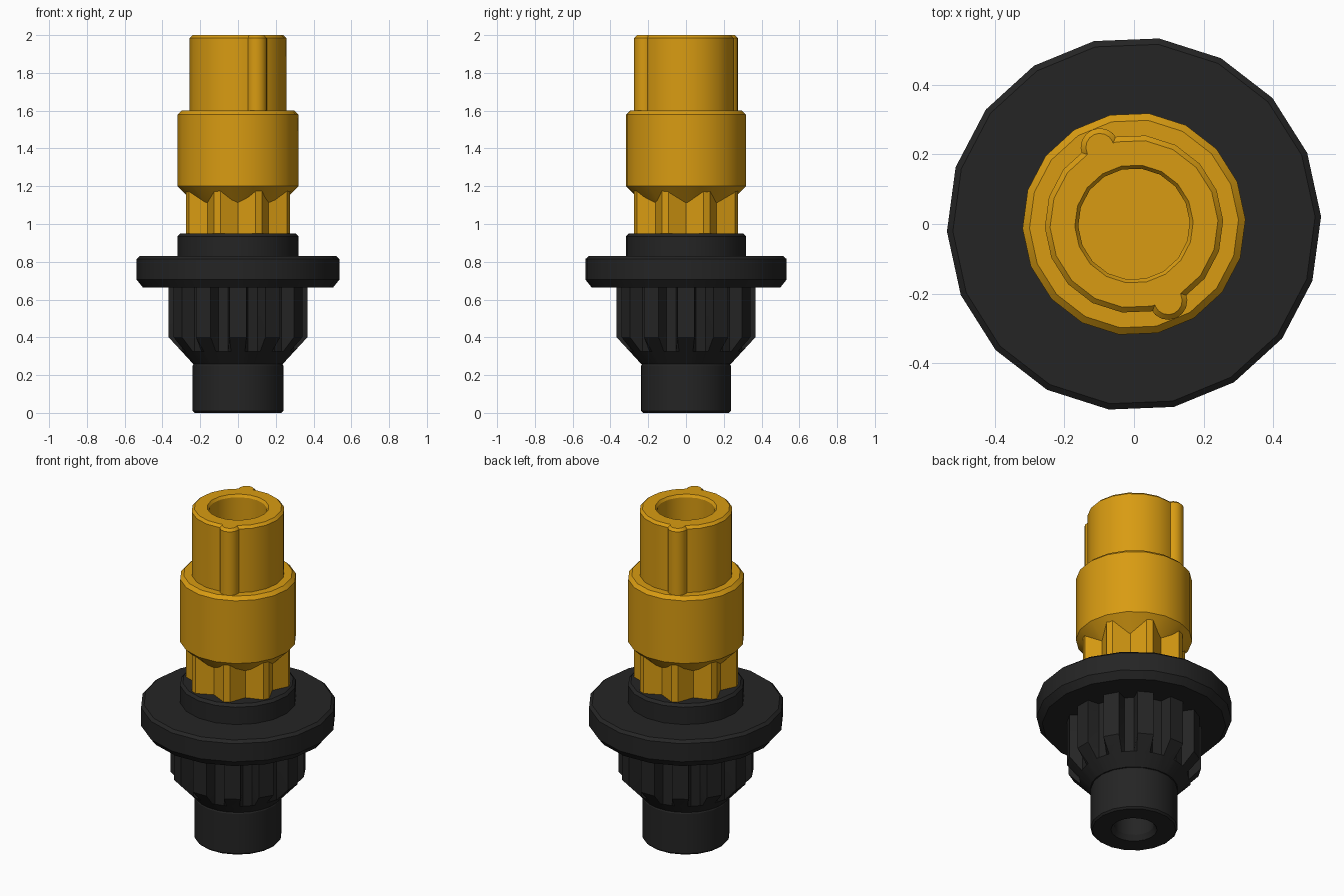
import bpy, bmesh, math

if "Cube" in bpy.data.objects:
    bpy.data.objects.remove(bpy.data.objects["Cube"])

SIDES = 18
PHASE = math.radians(2.3)


def material(name, rgb):
    m = bpy.data.materials.new(name)
    m.diffuse_color = (*rgb, 1)
    m.use_nodes = True
    m.node_tree.nodes["Principled BSDF"].inputs["Base Color"].default_value = m.diffuse_color
    return m


amber = material("amber plastic", (0.69, 0.33, 0.006))
black = material("black plastic", (0.018, 0.018, 0.018))


def loft(name, rings, mat, loc=(0, 0)):
    """Skin a stack of rings [(x, y, z), ...], capping both ends."""
    bm = bmesh.new()
    loops = [[bm.verts.new(p) for p in ring] for ring in rings]
    n = len(loops[0])
    for a, b in zip(loops, loops[1:]):
        for i in range(n):
            j = (i + 1) % n
            bm.faces.new((a[i], a[j], b[j], b[i]))
    bm.faces.new(loops[0][::-1])
    bm.faces.new(loops[-1])
    bmesh.ops.recalc_face_normals(bm, faces=bm.faces)
    me = bpy.data.meshes.new(name)
    bm.to_mesh(me)
    bm.free()
    ob = bpy.data.objects.new(name, me)
    ob.location = (loc[0], loc[1], 0)
    me.materials.append(mat)
    bpy.context.collection.objects.link(ob)
    bpy.ops.object.select_all(action='DESELECT')
    ob.select_set(True)
    bpy.context.view_layer.objects.active = ob
    bpy.ops.object.shade_smooth_by_angle(angle=math.radians(25))
    return ob


def lathe(name, profile, mat, sides=SIDES, loc=(0, 0)):
    """Turn a (radius, z) profile about the vertical axis."""
    angles = [PHASE + math.tau * i / sides for i in range(sides)]
    return loft(name, [[(r * math.cos(a), r * math.sin(a), z) for a in angles]
                       for r, z in profile], mat, loc)


def gear(name, layers, teeth, pattern, first, mat):
    """Toothed loft: pattern is (angle offset, radius) per tooth,
    layers are (radius limit, z) so that tapers trim the teeth."""
    pts = [(math.radians(first + 360 * t / teeth + d), r)
           for t in range(teeth) for d, r in pattern]
    return loft(name, [[(min(r, lim) * math.cos(a), min(r, lim) * math.sin(a), z)
                        for a, r in pts] for lim, z in layers], mat)


# Black lower spigot with a blind hole in its foot
lathe("lower_spigot", [(0.11, 0.30), (0.11, 0.03), (0.127, 0.0), (0.23, 0.0),
                       (0.24, 0.01), (0.24, 0.25), (0.23, 0.27)], black)

# Black pinion, its teeth trimmed by a cone at the lower end
gear("lower_pinion", [(0.24, 0.26), (0.30, 0.325), (0.37, 0.40), (0.37, 0.68)], 12,
     [(-7, 0.37), (7, 0.37), (10, 0.30), (20, 0.30)], 0, black)

# Wide black flange with the collar above it
lathe("flange", [(0.505, 0.665), (0.537, 0.705), (0.537, 0.815),
                 (0.52, 0.83), (0.32, 0.83), (0.32, 0.935), (0.305, 0.95)], black)

# Amber splined neck with V-shaped valleys
gear("splined_neck", [(1, 0.94), (1, 1.19)], 8,
     [(-3.7, 0.29), (3.7, 0.29), (22.5, 0.23)], 22.5, amber)

# Amber body, stepped tube and its blind bore
lathe("amber_body", [(0.20, 1.08), (0.32, 1.20), (0.32, 1.58), (0.30, 1.60),
                     (0.256, 1.60), (0.256, 1.985), (0.241, 2.0), (0.17, 2.0),
                     (0.16, 1.985), (0.16, 1.55)], amber)

# Pair of opposite key ribs on the tube
for side, s in (("front", 1), ("back", -1)):
    lathe(side + "_key_rib", [(0.055, 1.59), (0.055, 1.985), (0.04, 2.0)], amber,
          sides=16, loc=(0.098 * s, -0.22 * s))
